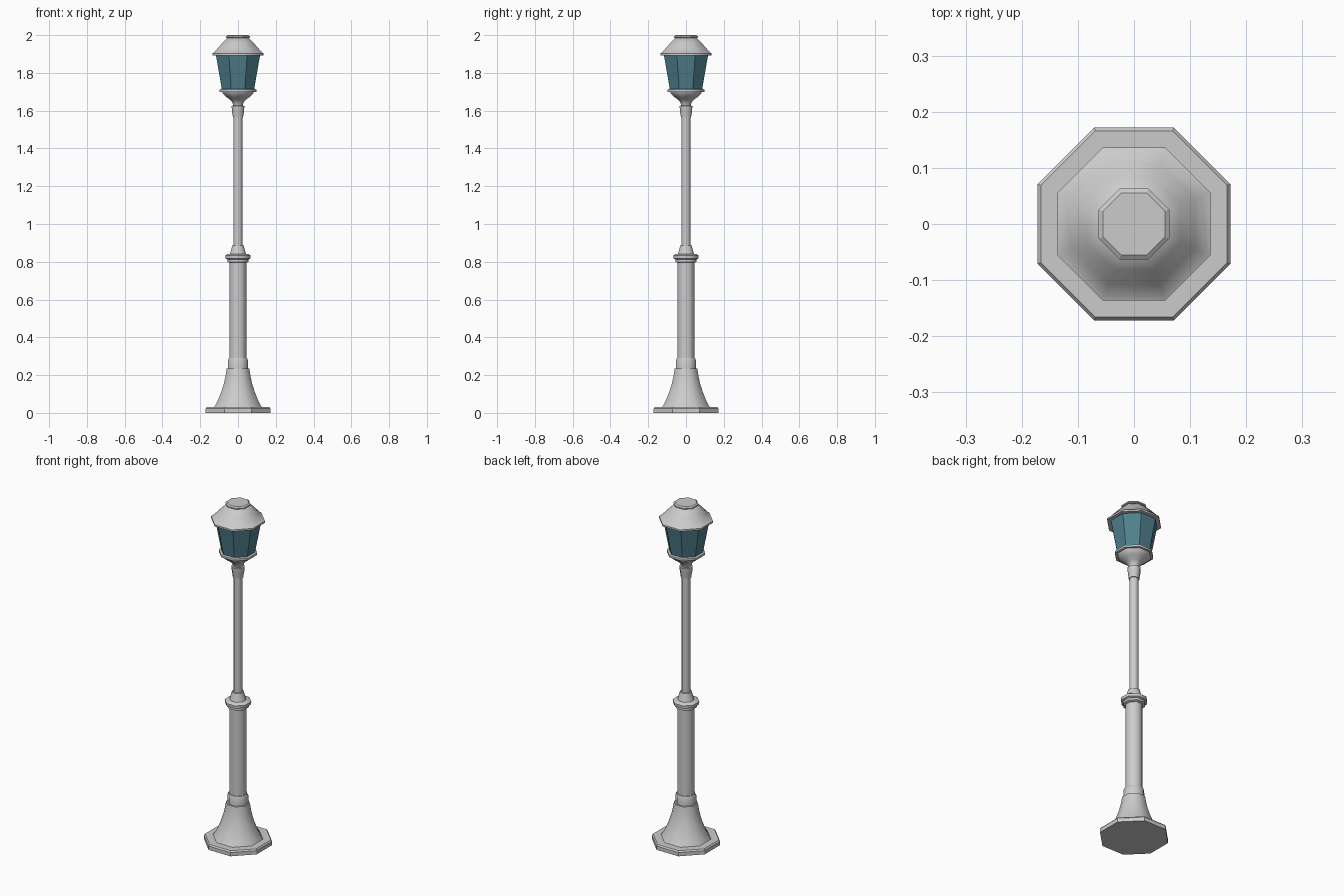
import bpy, bmesh, math

if "Cube" in bpy.data.objects:
    bpy.data.objects.remove(bpy.data.objects["Cube"])

SIDES = 8


def turned(name, profile, sides=SIDES, smooth=50, material=None):
    """Revolve (apothem, height) points into a capped prism with flats facing the axes."""
    bm = bmesh.new()
    rings = []
    for r, z in profile:
        radius = r / math.cos(math.pi / sides)
        rings.append([bm.verts.new((radius * math.cos((i + .5) * math.tau / sides),
                                    radius * math.sin((i + .5) * math.tau / sides), z))
                      for i in range(sides)])
    for a, b in zip(rings, rings[1:]):
        for i in range(sides):
            j = (i + 1) % sides
            bm.faces.new((a[i], a[j], b[j], b[i]))
    bm.faces.new(rings[0][::-1])
    bm.faces.new(rings[-1])
    mesh = bpy.data.meshes.new(name)
    bm.to_mesh(mesh)
    bm.free()
    obj = bpy.data.objects.new(name, mesh)
    bpy.context.collection.objects.link(obj)
    if material:
        mesh.materials.append(material)
    if smooth:
        bpy.ops.object.select_all(action='DESELECT')
        obj.select_set(True)
        bpy.context.view_layer.objects.active = obj
        bpy.ops.object.shade_smooth_by_angle(angle=math.radians(smooth))
    return obj


glass = bpy.data.materials.new("glass_teal")
glass.diffuse_color = (0.08, 0.22, 0.27, 1)
glass.use_nodes = True
glass.node_tree.nodes["Principled BSDF"].inputs["Base Color"].default_value = glass.diffuse_color

# Foot plate and flared base
turned("foot_plate", [(.172, 0), (.172, .022), (.166, .03)], smooth=0)
turned("flared_base", [(.127, .028), (.107, .065), (.089, .11), (.075, .155),
                       (.066, .195), (.06, .235)])
turned("base_band", [(.052, .23), (.052, .28), (.048, .29)])

# Lower post with its collar
turned("lower_post", [(.044, .28), (.044, .80)])
turned("post_collar", [(.047, .795), (.056, .80), (.056, .812), (.066, .817),
                       (.067, .833), (.058, .84), (.042, .842), (.037, .86), (.03, .887)])

# Upper post with the neck below the lantern
turned("upper_post", [(.023, .87), (.023, 1.60)])
turned("neck_collar", [(.027, 1.56), (.028, 1.575), (.031, 1.59), (.034, 1.625), (.026, 1.627)])

# Lantern cup, panes and roof
turned("lantern_cup", [(.025, 1.62), (.028, 1.64), (.04, 1.657), (.062, 1.672),
                       (.08, 1.69), (.084, 1.70), (.097, 1.70), (.097, 1.712), (.088, 1.715)])
turned("lantern_glass", [(.085, 1.71), (.117, 1.895)], smooth=0, material=glass)
turned("lantern_roof", [(.125, 1.892), (.136, 1.893), (.136, 1.903), (.128, 1.907),
                        (.108, 1.93), (.082, 1.96), (.058, 1.985)])
turned("roof_cap", [(.054, 1.982), (.063, 1.988), (.063, 1.994), (.055, 2.0)], smooth=0)
